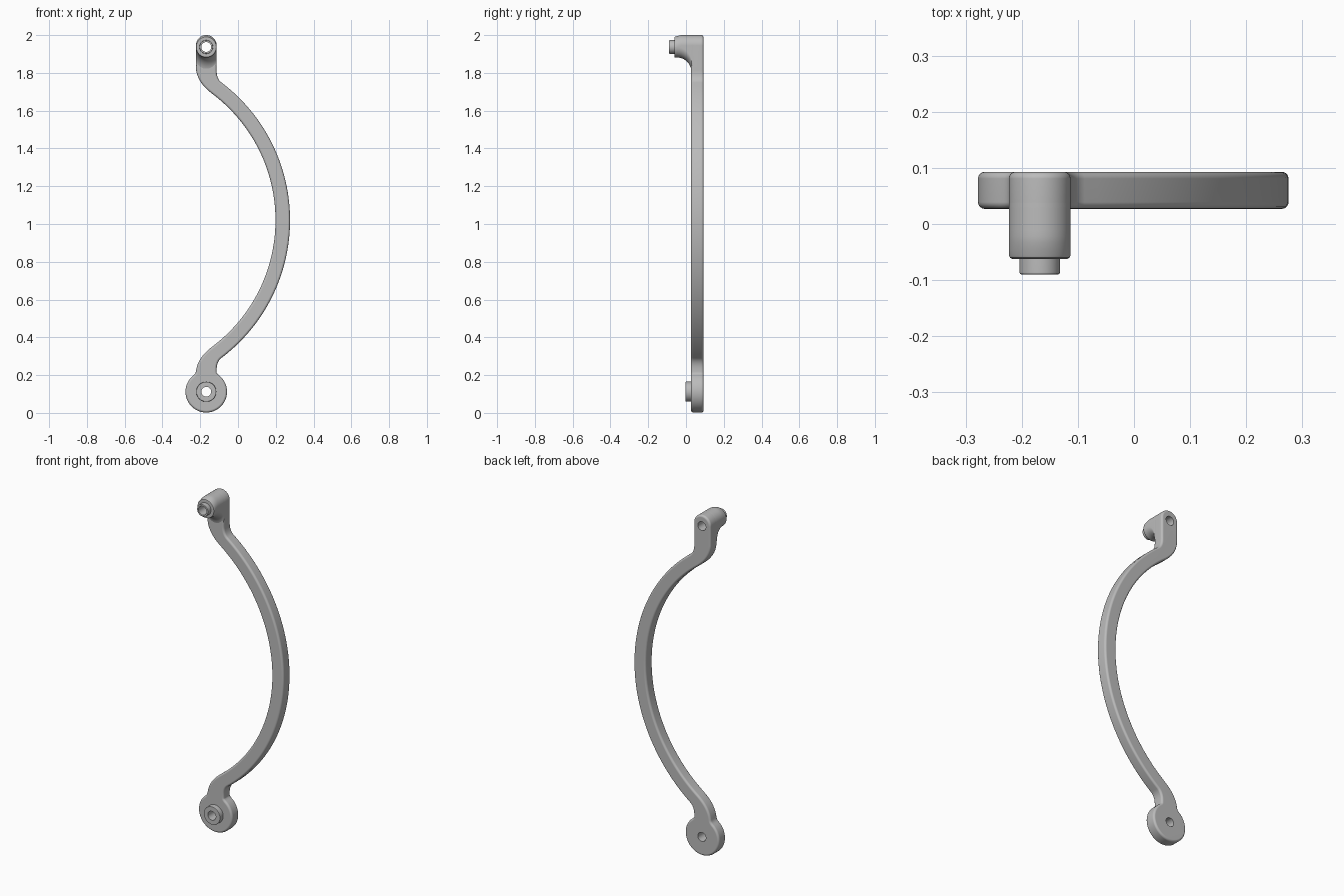
import bpy, bmesh
from math import sin, cos, pi, radians
from mathutils import Vector

cube = bpy.data.objects.get("Cube")
if cube:
    bpy.data.objects.remove(cube, do_unlink=True)

metal = bpy.data.materials.new("satin grey metal")
metal.use_nodes = True
GREY = (0.5, 0.5, 0.5, 1)
metal.diffuse_color = GREY
metal.node_tree.nodes["Principled BSDF"].inputs["Base Color"].default_value = GREY

PX = -0.168                  # x of both pivots
TOP_Z, LOW_Z = 1.937, 0.112  # pivot heights
MID_Z = 1.02                 # bow is symmetric about this height
FRONT, BACK = 0.027, 0.093   # bar faces
NECK, BOW = 0.055, 0.0385    # half widths


def loft(name, rings):
    """Skin a row of equal-length closed rings and cap both ends."""
    bm = bmesh.new()
    rows = [[bm.verts.new(p) for p in ring] for ring in rings]
    n = len(rows[0])
    for a, b in zip(rows, rows[1:]):
        for i in range(n):
            j = (i + 1) % n
            bm.faces.new((a[i], a[j], b[j], b[i]))
    bm.faces.new(rows[0])
    bm.faces.new(rows[-1])
    bmesh.ops.recalc_face_normals(bm, faces=bm.faces)
    mesh = bpy.data.meshes.new(name)
    bm.to_mesh(mesh)
    bm.free()
    mesh.materials.append(metal)
    ob = bpy.data.objects.new(name, mesh)
    bpy.context.collection.objects.link(ob)
    return ob


def circle(y, r, z, n=48):
    return [(PX + r * cos(2 * pi * i / n), y, z + r * sin(2 * pi * i / n)) for i in range(n)]


def slot(y, r, z_top, z_low, n=24):
    """Upright rounded slot outline at depth y."""
    top = [(PX + r * cos(pi * i / n), y, z_top + r * sin(pi * i / n)) for i in range(n + 1)]
    low = [(PX - r * cos(pi * i / n), y, z_low - r * sin(pi * i / n)) for i in range(n + 1)]
    return top + low


def finish(ob, bevel=0):
    """Round the rims, drill the pivot holes and smooth the surface."""
    if bevel:
        m = ob.modifiers.new("round", 'BEVEL')
        m.width, m.segments = bevel, 4
        m.angle_limit = radians(60)
        m.use_clamp_overlap = False
    for cutter in cutters:
        m = ob.modifiers.new("hole", 'BOOLEAN')
        m.operation, m.solver, m.object = 'DIFFERENCE', 'EXACT', cutter
    bpy.ops.object.select_all(action='DESELECT')
    ob.select_set(True)
    bpy.context.view_layer.objects.active = ob
    bpy.ops.object.convert(target='MESH')
    bpy.ops.object.shade_smooth_by_angle(angle=radians(35))
    m = ob.modifiers.new("flat face normals", 'WEIGHTED_NORMAL')
    m.keep_sharp = True


cutters = [loft("hole_cutter", [circle(-0.3, 0.026, z), circle(0.3, 0.026, z)])
           for z in (TOP_Z, LOW_Z)]

# Centre line of the bar: neck bend, long bow, mirrored neck bend
R, SWEEP = 0.875, radians(53)
cx = 0.237 - R
bend = (cx + R * cos(SWEEP) - PX) / (1 - cos(SWEEP))
bend_z = MID_Z + R * sin(SWEEP) + bend * sin(SWEEP)
path = []                    # (point, direction, half width)
for i in range(13):
    t = i / 12
    a = SWEEP * t
    w = NECK + (BOW - NECK) * t * t * (3 - 2 * t)
    path.append((Vector((PX + bend * (1 - cos(a)), bend_z - bend * sin(a))),
                 Vector((sin(a), -cos(a))), w))
lower = [(Vector((p.x, 2 * MID_Z - p.y)), Vector((-d.x, d.y)), w) for p, d, w in reversed(path)]
for i in range(1, 56):
    a = SWEEP * (1 - 2 * i / 56)
    path.append((Vector((cx + R * cos(a), MID_Z + R * sin(a))), Vector((sin(a), -cos(a))), BOW))
path += lower[:-1]
right = [p + Vector((-d.y, d.x)) * w for p, d, w in path]
left = [p - Vector((-d.y, d.x)) * w for p, d, w in path]

# Round lower eye with small fillets into the neck
EYE, gap = 0.11, radians(40)
eye = [Vector((PX + EYE * sin(a), LOW_Z + EYE * cos(a)))
       for a in (gap + (2 * pi - 2 * gap) * i / 56 for i in range(57))]


def fillet(a, b, corner):
    return [a * (1 - t) ** 2 + corner * 2 * t * (1 - t) + b * t * t for t in (0.25, 0.5, 0.75)]


corner_r = Vector((PX + NECK, 0.208))
corner_l = Vector((PX - NECK, 0.208))
cap = [Vector((PX + NECK * cos(pi * i / 24), 1.945 + NECK * sin(pi * i / 24)))
       for i in range(24, -1, -1)]
outline = (cap + right + fillet(right[-1], eye[0], corner_r) + eye
           + fillet(eye[-1], left[-1], corner_l) + left[::-1])
bar = loft("curved_bar", [[(p.x, y, p.y) for p in outline] for y in (FRONT, BACK)])
finish(bar, 0.012)

# Upper boss, swept down into the neck by a concave fillet
rings = [slot(-0.062, 0.049, TOP_Z, TOP_Z - 0.001),
         slot(-0.060, 0.053, TOP_Z, TOP_Z - 0.001),
         slot(-0.056, NECK, TOP_Z, TOP_Z - 0.001)]
for i in range(11):
    a = pi / 2 * i / 10
    y = -0.045 + 0.075 * sin(a)
    rings.append(slot(y, NECK, min(1.945, TOP_Z + (y + 0.056) * 0.3), 1.855 + 0.081 * cos(a)))
rings.append(slot(0.065, NECK - 0.0005, 1.945, 1.855))
finish(loft("upper_boss", rings))

# Hollow spigots at both pivots
for name, r, z, y0, y1 in (("upper_spigot", 0.036, TOP_Z, -0.09, -0.05),
                           ("lower_spigot", 0.053, LOW_Z, -0.003, 0.05)):
    finish(loft(name, [circle(y0, r - 0.004, z), circle(y0 + 0.001, r - 0.001, z),
                       circle(y0 + 0.004, r, z), circle(y1, r, z)]))

for cutter in cutters:
    bpy.data.objects.remove(cutter, do_unlink=True)
